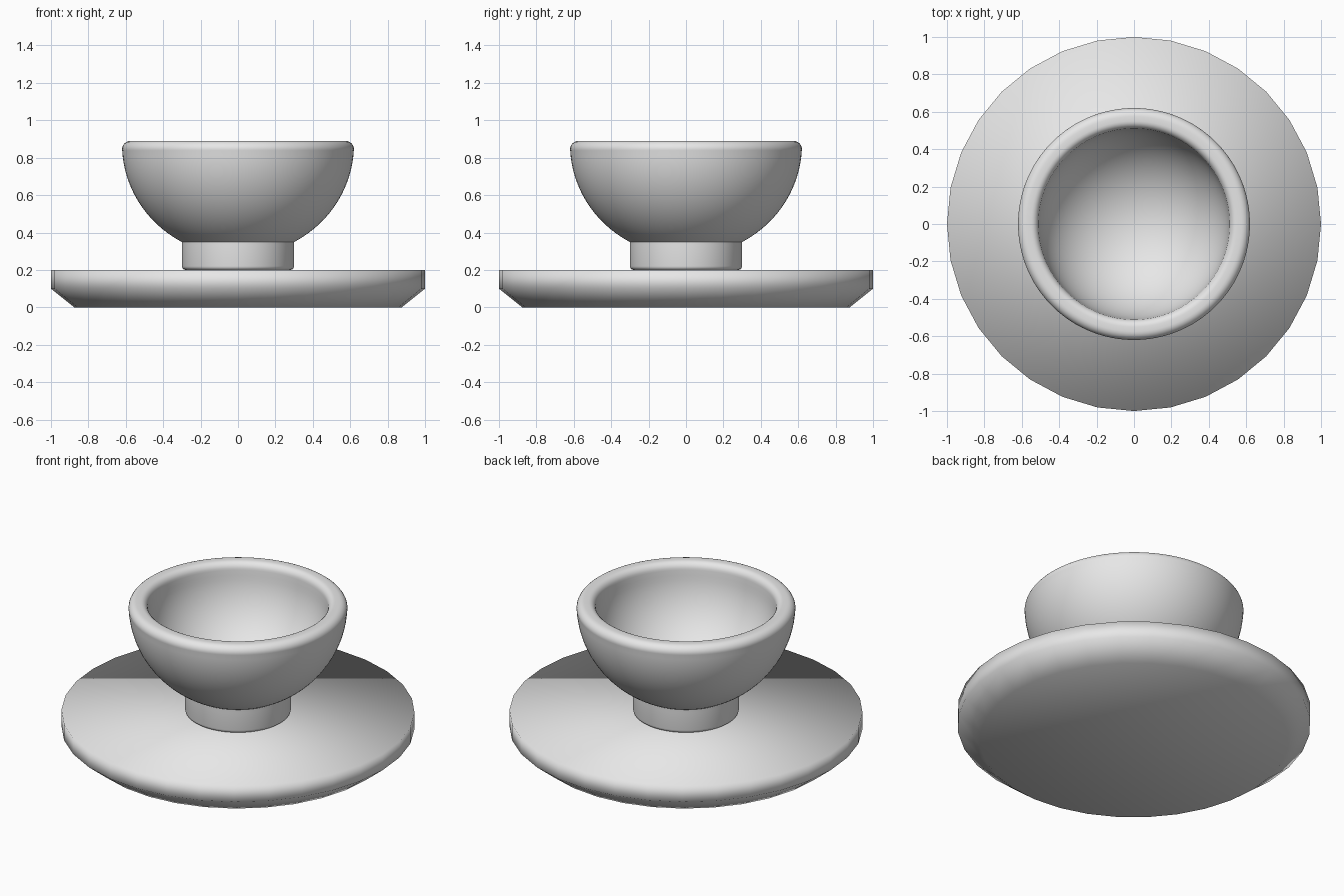
import bpy, bmesh, math

if "Cube" in bpy.data.objects:
    bpy.data.objects.remove(bpy.data.objects["Cube"])

grey = bpy.data.materials.new("plain grey")
grey.diffuse_color = (0.8, 0.8, 0.8, 1)
grey.use_nodes = True
grey.node_tree.nodes["Principled BSDF"].inputs["Base Color"].default_value = grey.diffuse_color


def arc(cx, cz, rx, rz, a0, a1, n):
    """Points (radius, height) along an elliptical arc, angles in degrees."""
    pts = []
    for i in range(n + 1):
        a = math.radians(a0 + (a1 - a0) * i / n)
        pts.append((cx + rx * math.cos(a), cz + rz * math.sin(a)))
    return pts


def lathe(name, profile, sides):
    """Revolve an open profile about z and cap both ends with flat discs."""
    bm = bmesh.new()
    rings = []
    for r, z in profile:
        rings.append([bm.verts.new((r * math.cos(2 * math.pi * k / sides),
                                    r * math.sin(2 * math.pi * k / sides), z))
                      for k in range(sides)])
    for a, b in zip(rings, rings[1:]):
        for k in range(sides):
            j = (k + 1) % sides
            bm.faces.new((a[k], a[j], b[j], b[k]))
    bm.faces.new(rings[0][::-1])
    bm.faces.new(rings[-1])
    bmesh.ops.recalc_face_normals(bm, faces=bm.faces)
    for f in bm.faces:
        f.smooth = True
    mesh = bpy.data.meshes.new(name)
    bm.to_mesh(mesh)
    bm.free()
    mesh.materials.append(grey)
    ob = bpy.data.objects.new(name, mesh)
    bpy.context.collection.objects.link(ob)
    return ob


# saucer: flat disc with a sloped underside edge, softly shaded throughout
lathe("saucer", [(0.875, 0), (1, 0.1), (1, 0.2)], 32)

# cup: rounded foot, outer bowl, rolled rim, inner bowl
foot = [(0.27, 0.2)] + arc(0.28, 0.22, 0.02, 0.02, -90, 0, 4) + [(0.3, 0.33)]
outer = arc(0, 0.87, 0.62, 0.595, -61, -3, 20)
rim = (arc(0.575, 0.845, 0.045, 0.045, 0, 90, 6)
       + arc(0.55, 0.845, 0.04, 0.045, 90, 180, 6))
inner = arc(0, 0.84, 0.508, 0.49, -3, -89.5, 24)
cup = lathe("cup", foot + outer + rim + inner, 96)
bpy.context.view_layer.objects.active = cup
cup.select_set(True)
bpy.ops.object.shade_smooth_by_angle(angle=math.radians(40))
